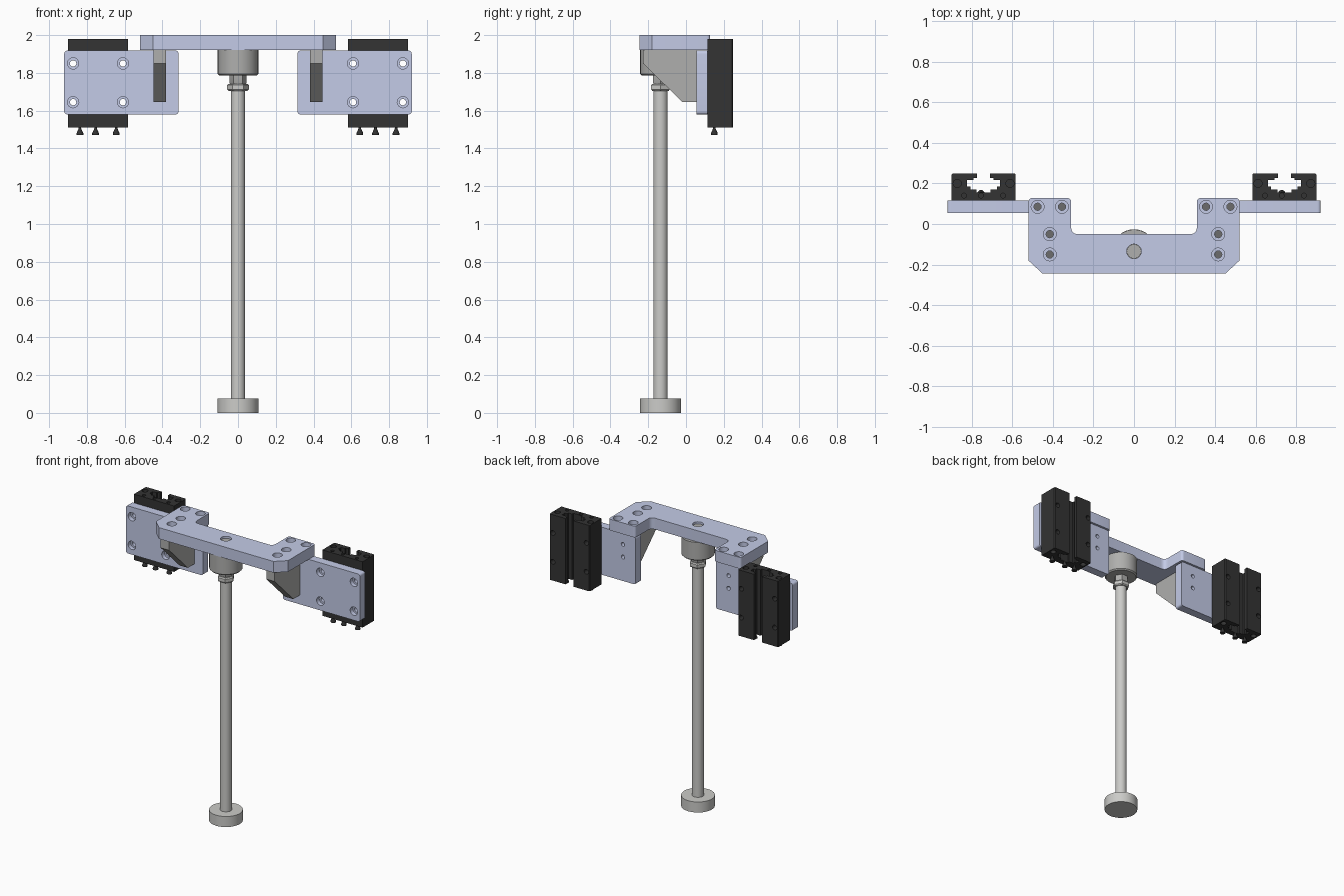
import bpy, bmesh, math
from mathutils import Vector, Matrix

cube = bpy.data.objects.get("Cube")
if cube:
    bpy.data.objects.remove(cube, do_unlink=True)


def material(name, rgb):
    m = bpy.data.materials.new(name)
    m.use_nodes = True
    m.diffuse_color = (*rgb, 1)
    m.node_tree.nodes["Principled BSDF"].inputs["Base Color"].default_value = (*rgb, 1)
    return m


BLUE = material("pale blue metal", (0.59, 0.64, 0.855))
GREY = material("grey metal", (0.43, 0.43, 0.42))
STEEL = material("light steel", (0.60, 0.60, 0.58))
BLACK = material("black housing", (0.033, 0.033, 0.033))
DARK = material("dark screw", (0.15, 0.15, 0.15))
parts = []


def finish(name, bm, mat):
    bmesh.ops.recalc_face_normals(bm, faces=bm.faces)
    mesh = bpy.data.meshes.new(name)
    bm.to_mesh(mesh)
    bm.free()
    ob = bpy.data.objects.new(name, mesh)
    bpy.context.collection.objects.link(ob)
    mesh.materials.append(mat)
    parts.append(ob)
    return ob


def rounded(points):
    """Turn (a, b, radius) corners into an outline with soft arcs."""
    out = []
    for i, p in enumerate(points):
        c = Vector(p[:2])
        r = p[2] if len(p) > 2 else 0
        if not r:
            out.append(c)
            continue
        a = c + (Vector(points[i - 1][:2]) - c).normalized() * r
        b = c + (Vector(points[(i + 1) % len(points)][:2]) - c).normalized() * r
        for k in range(6):
            t = k / 5
            out.append(a * (1 - t) ** 2 + c * 2 * t * (1 - t) + b * t * t)
    return out


def prism(name, points, lo, hi, axis, mat):
    """Extrude an outline along one axis."""
    place = {"X": lambda p, h: (h, p.x, p.y),
             "Y": lambda p, h: (p.x, h, p.y),
             "Z": lambda p, h: (p.x, p.y, h)}[axis]
    bm = bmesh.new()
    outline = rounded(points)
    face = bm.faces.new([bm.verts.new(place(p, lo)) for p in outline])
    new = bmesh.ops.extrude_face_region(bm, geom=[face])["geom"]
    shift = Vector(place(Vector((0, 0)), hi - lo))
    bmesh.ops.translate(bm, vec=shift, verts=[v for v in new if isinstance(v, bmesh.types.BMVert)])
    return finish(name, bm, mat)


def turned(name, profile, at, mat, axis="Z", sides=24):
    """Solid of revolution from (radius, height) steps."""
    bm = bmesh.new()
    rings = []
    for r, h in profile:
        rings.append([bm.verts.new((r * math.cos(k * math.tau / sides),
                                    r * math.sin(k * math.tau / sides), h)) for k in range(sides)])
    for a, b in zip(rings, rings[1:]):
        for k in range(sides):
            n = (k + 1) % sides
            bm.faces.new((a[k], a[n], b[n], b[k]))
    bm.faces.new(rings[0])
    bm.faces.new(rings[-1])
    turn = Matrix.Rotation(-math.pi / 2, 4, "X") if axis == "Y" else Matrix()
    bmesh.ops.transform(bm, matrix=Matrix.Translation(at) @ turn, verts=bm.verts)
    return finish(name, bm, mat)


def drill(target, holes):
    """Cut turned holes (profile, position, axis) out of a part."""
    cutters = []
    for profile, at, axis in holes:
        c = turned("cutter", profile, at, target.data.materials[0], axis, 16)
        c.hide_render = True
        parts.remove(c)
        cutters.append(c)
        mod = target.modifiers.new("hole", "BOOLEAN")
        mod.operation = "DIFFERENCE"
        mod.solver = "EXACT"
        mod.object = c
    bpy.context.view_layer.update()
    graph = bpy.context.evaluated_depsgraph_get()
    target.data = bpy.data.meshes.new_from_object(target.evaluated_get(graph))
    target.modifiers.clear()
    for c in cutters:
        bpy.data.objects.remove(c, do_unlink=True)


ROD_Y = -0.135
TOP, UNDER = 2.0, 1.92

# U-shaped top bracket, outlined on one side and mirrored
half = [(0.45, -0.245), (0.52, -0.18), (0.52, 0.128, 0.02),
        (0.31, 0.128, 0.02), (0.31, -0.05, 0.035)]
outline = half + [(-p[0], *p[1:]) for p in reversed(half)]
bracket = prism("top_bracket", outline, UNDER, TOP, "Z", BLUE)
spots = [(s * x, y) for s in (-1, 1)
         for x, y in ((0.415, -0.05), (0.415, -0.15), (0.355, 0.085), (0.475, 0.085))]
counterbore = [(0.018, -0.1), (0.018, -0.04), (0.032, -0.04), (0.032, 0.02)]
drill(bracket, [(counterbore, (x, y, TOP), "Z") for x, y in spots]
      + [([(0.036, -0.1), (0.036, 0.02)], (0, ROD_Y, TOP), "Z")])
for x, y in spots:
    turned("bracket_screw", [(0.018, UNDER), (0.018, 1.95)], (x, y, 0), DARK, sides=16)

# Central rod with boss, nuts and foot
at = (0, ROD_Y, 0)
turned("foot", [(0.109, 0), (0.109, 0.075)], at, STEEL, sides=32)
turned("rod", [(0.038, 0.07), (0.038, 1.75)], at, STEEL)
turned("rod_end", [(0.035, 1.75), (0.035, 1.985)], at, GREY)
turned("lock_nut", [(0.05, 1.705), (0.057, 1.712), (0.057, 1.735), (0.05, 1.742)], at, STEEL, sides=6)
turned("neck", [(0.04, 1.735), (0.046, 1.75), (0.046, 1.795)], at, GREY, sides=6)
turned("boss", [(0.1, 1.787), (0.108, 1.795), (0.108, UNDER)], at, GREY, sides=32)

for side, label in ((-1, "right"), (1, "left")):
    mid = side * 0.741
    bolts = [(mid + d, z) for d in (-0.132, 0.132) for z in (1.645, 1.85)]

    # Vertical mounting plate with counterbored bolt holes
    x0, x1 = side * 0.315, side * 0.92
    plate = prism(label + "_plate", [(x0, 1.58, 0.018), (x1, 1.58, 0.018),
                                     (x1, UNDER - 0.002, 0.018), (x0, UNDER - 0.002, 0.018)],
                  0.055, 0.115, "Y", BLUE)
    bore = [(0.03, -0.02), (0.03, 0.03), (0.017, 0.03), (0.017, 0.1)]
    drill(plate, [(bore, (x, 0.055, z), "Y") for x, z in bolts]
          + [([(0.014, -0.03), (0.014, 0.02)], (side * 0.415, 0.115, z), "Y") for z in (1.75, 1.84)])

    # Triangular gusset
    prism(label + "_gusset", [(-0.228, UNDER), (-0.228, 1.85), (-0.018, 1.645),
                              (0.055, 1.645), (0.055, UNDER)],
          side * 0.415 - 0.033, side * 0.415 + 0.033, "X", GREY)

    # Slotted housing, half section mirrored about its middle
    section = [(0.158, 0.115), (0.158, 0.244), (0.152, 0.25), (0.032, 0.25), (0.032, 0.226),
               (0.05, 0.226), (0.05, 0.216), (0.082, 0.216), (0.082, 0.185), (0.065, 0.185),
               (0.065, 0.17), (0.035, 0.17), (0.035, 0.155)]
    loop = [(mid + x, y) for x, y in section] + [(mid - x, y) for x, y in reversed(section)]
    housing = prism(label + "_housing", loop, 1.512, 1.98, "Z", BLACK)
    holes = [([(0.017, -0.02), (0.017, 0.2)], (x, 0.115, z), "Y") for x, z in bolts]
    holes += [([(0.02, -0.03), (0.02, 0.03)], (mid + d, 0.2, z), "Z")
              for d in (-0.13, 0.13) for z in (1.512, 1.98)]
    ports = (-0.096, -0.013, 0.096)
    holes += [([(0.012, -0.02), (0.012, 0.02)], (mid + d, 0.14, 1.98), "Z") for d in ports]
    drill(housing, holes)

    # Flared fittings below the housing
    for d in ports:
        turned(label + "_fitting", [(0.018, 1.472), (0.018, 1.48), (0.007, 1.505), (0.007, 1.515)],
               (mid + d, 0.15, 0), BLACK, sides=12)

# Smooth round walls, keep edges sharp
bpy.ops.object.select_all(action="DESELECT")
for ob in parts:
    ob.select_set(True)
bpy.context.view_layer.objects.active = parts[0]
bpy.ops.object.shade_smooth_by_angle(angle=math.radians(30))
